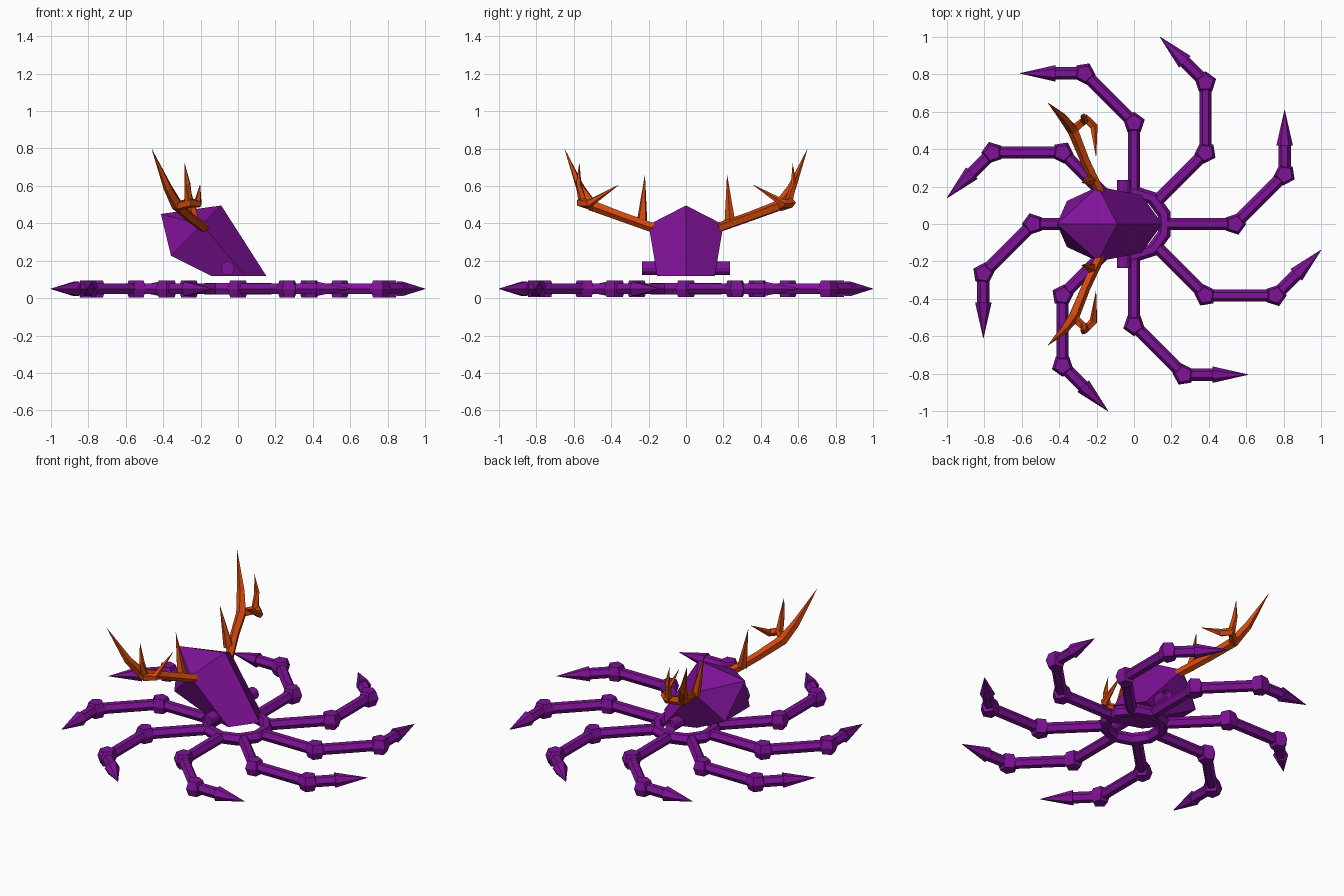
import bpy, bmesh
from math import pi, cos, sin, radians
from mathutils import Vector, Matrix

if "Cube" in bpy.data.objects:
    bpy.data.objects.remove(bpy.data.objects["Cube"], do_unlink=True)


def material(name, color):
    m = bpy.data.materials.new(name)
    m.use_nodes = True
    m.diffuse_color = color
    m.node_tree.nodes["Principled BSDF"].inputs["Base Color"].default_value = color
    return m


PURPLE = material("purple", (0.21, 0.006, 0.31, 1))
ORANGE = material("burnt orange", (0.62, 0.065, 0.004, 1))


def finish(bm, name, mat):
    bmesh.ops.recalc_face_normals(bm, faces=bm.faces)
    mesh = bpy.data.meshes.new(name)
    bm.to_mesh(mesh)
    bm.free()
    mesh.materials.append(mat)
    obj = bpy.data.objects.new(name, mesh)
    bpy.context.collection.objects.link(obj)
    return obj


def loft(bm, rings, capped=True):
    """Skin a list of equally long point rings."""
    loops = [[bm.verts.new(p) for p in ring] for ring in rings]
    n = len(loops[0])
    for a, b in zip(loops, loops[1:]):
        for i in range(n):
            j = (i + 1) % n
            bm.faces.new((a[i], a[j], b[j], b[i]))
    if capped:
        bm.faces.new(loops[0])
        bm.faces.new(loops[-1])
    return loops


def tube(bm, points, radii, sides):
    """Sweep a polygon along a path, with a radius at each point."""
    pts = [Vector(p) for p in points]
    rings = []
    for k, p in enumerate(pts):
        ahead = (pts[min(k + 1, len(pts) - 1)] - p).normalized()
        behind = (p - pts[max(k - 1, 0)]).normalized()
        q = (ahead + behind).to_track_quat('Z', 'Y')
        rings.append([p + q @ Vector((cos(2 * pi * i / sides), sin(2 * pi * i / sides), 0)) * radii[k]
                      for i in range(sides)])
    loft(bm, rings)


def polygon(center, u, v, radius, sides, start=0.0):
    return [Vector(center) + radius * (Vector(u) * cos(start + 2 * pi * i / sides)
            + Vector(v) * sin(start + 2 * pi * i / sides)) for i in range(sides)]


X, Y, Z = Vector((1, 0, 0)), Vector((0, 1, 0)), Vector((0, 0, 1))
LEG_Z = 0.05


# Legs: three straight segments, two five-sided knees, a spear tip
def knee(bm, at, heading):
    rings = [polygon(at + Z * dz, X, Y, r, 5, heading)
             for dz, r in ((-0.045, 0.044), (0, 0.06), (0.045, 0.044))]
    loft(bm, rings)


def leg(index):
    bm = bmesh.new()
    hip, first, second, neck, tip = [Vector((x, y, LEG_Z)) for x, y in
                                     ((0.16, 0), (0.54, 0), (0.805, 0.265), (0.805, 0.42), (0.805, 0.61))]
    for a, b in ((hip, first), (first, second), (second, neck)):
        tube(bm, (a, b), (0.033, 0.033), 6)
    tube(bm, (neck, tip), (0.044, 0.001), 6)
    knee(bm, first, 0)
    knee(bm, second, radians(45))
    bmesh.ops.rotate(bm, verts=bm.verts, cent=(0, 0, 0),
                     matrix=Matrix.Rotation(index * pi / 4, 3, 'Z'))
    finish(bm, f"leg_{index + 1}", PURPLE)


for i in range(8):
    leg(i)

# Hub ring that carries the legs
bm = bmesh.new()
SIDES = 10
rings = []
for k in range(SIDES):
    a = 2 * pi * (k + 0.5) / SIDES
    out = Vector((cos(a), sin(a), 0))
    rings.append(polygon(out * 0.17 + Z * LEG_Z, out, Z, 0.036, 6))
loft(bm, rings + rings[:1], capped=False)
bmesh.ops.remove_doubles(bm, verts=bm.verts, dist=0.0001)
finish(bm, "hub_ring", PURPLE)

# Head: tapered five-sided block with a pointed cap at the upper end
bm = bmesh.new()
slope = Vector((1, 0, 1)).normalized()
snout = polygon((-0.01, 0, 0.118), X, Y, 0.162, 5)
brow = polygon((-0.238, 0, 0.347), slope, Y, 0.21, 5)
loops = loft(bm, (snout, brow))
cap = [f for f in bm.faces if set(f.verts) == set(loops[-1])]
crown = bmesh.ops.poke(bm, faces=cap)["verts"][0]
crown.co = (-0.412, 0, 0.45)
finish(bm, "head", PURPLE)

# Axle through the lower head, with hollow ends
bm = bmesh.new()
loft(bm, [polygon((-0.055, y, 0.16), X, Z, 0.037, 12) for y in (-0.235, 0.235)])
ends = [f for f in bm.faces if len(f.verts) > 4]
for f in ends:
    bmesh.ops.inset_region(bm, faces=[f], thickness=0.014)
    inward = -0.03 if f.calc_center_median().y > 0 else 0.03
    bmesh.ops.translate(bm, verts=f.verts, vec=(0, inward, 0))
finish(bm, "axle", PURPLE)

# Antlers: a main beam, a hooked side branch and two upright prongs
BRANCHES = (
    (((-0.18, 0.17, 0.375), (-0.26, 0.34, 0.435), (-0.325, 0.5, 0.495), (-0.375, 0.565, 0.59),
      (-0.46, 0.648, 0.795)), (0.027, 0.027, 0.031, 0.024, 0.001)),
    (((-0.325, 0.5, 0.49), (-0.255, 0.56, 0.51), (-0.215, 0.52, 0.505), (-0.203, 0.36, 0.605)),
     (0.026, 0.027, 0.023, 0.001)),
    (((-0.265, 0.55, 0.51), (-0.27, 0.575, 0.61), (-0.285, 0.57, 0.72)), (0.024, 0.016, 0.001)),
    (((-0.23, 0.235, 0.405), (-0.28, 0.22, 0.655)), (0.03, 0.001)),
)
for side, name in ((1, "back_antler"), (-1, "front_antler")):
    bm = bmesh.new()
    for points, radii in BRANCHES:
        tube(bm, [(x, y * side, z) for x, y, z in points], radii, 5)
    finish(bm, name, ORANGE)
